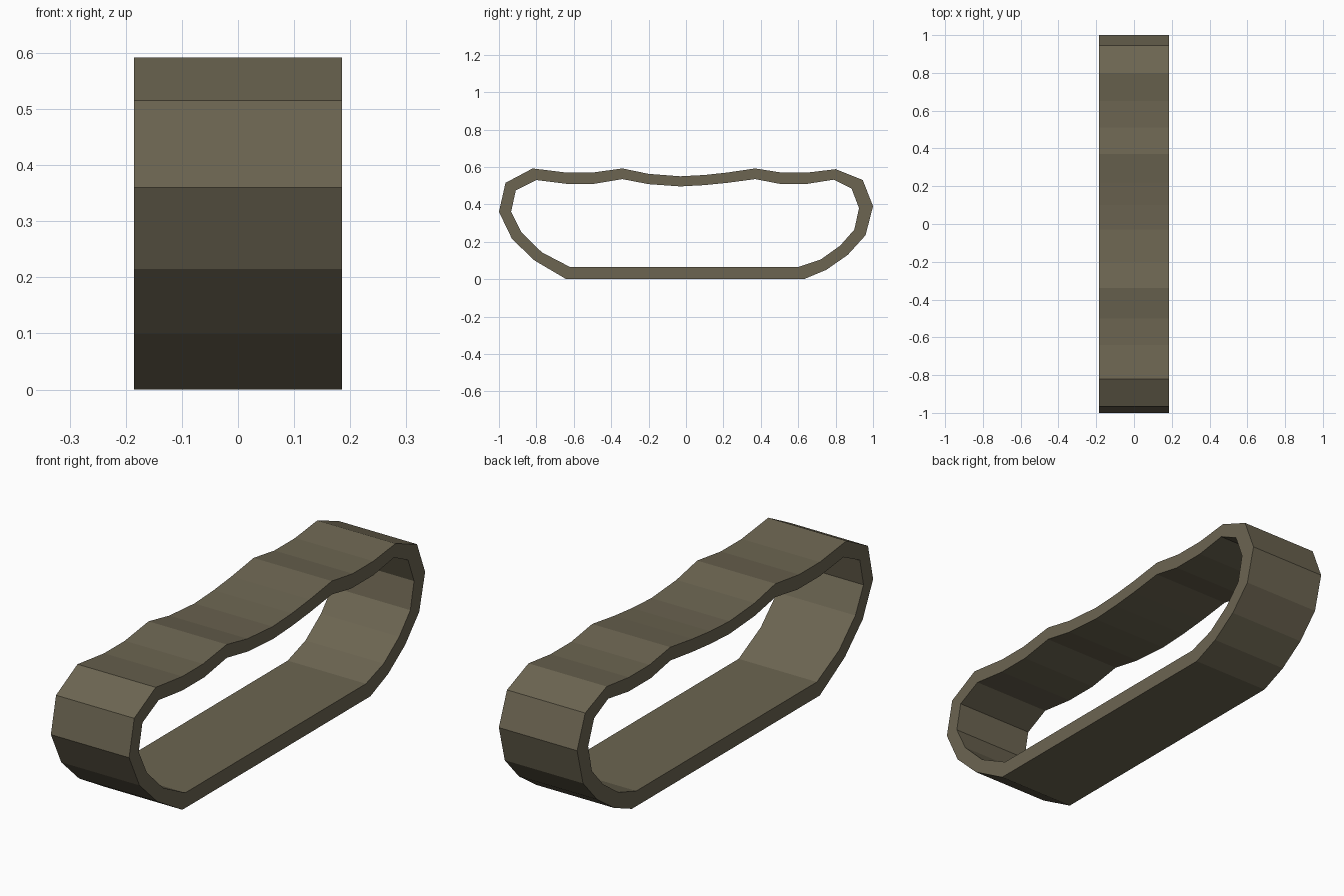
import bpy, bmesh

if "Cube" in bpy.data.objects:
    bpy.data.objects.remove(bpy.data.objects["Cube"])

HALF_WIDTH = 0.185

# Matching outer and inner outlines of the belt in the (y, z) plane
outer = [(-.64, 0), (-.81, .10), (-.93, .215), (-1, .36), (-.965, .515), (-.82, .592),
         (-.64, .57), (-.50, .57), (-.34, .592), (-.20, .563), (-.03, .55), (.10, .557),
         (.22, .57), (.37, .592), (.51, .57), (.65, .57), (.80, .588), (.945, .53),
         (1, .39), (.96, .235), (.865, .13), (.75, .05), (.63, 0)]
inner = [(-.62, .065), (-.77, .143), (-.88, .25), (-.935, .36), (-.91, .475), (-.80, .53),
         (-.64, .51), (-.49, .51), (-.34, .535), (-.20, .508), (-.03, .496), (.10, .503),
         (.22, .515), (.37, .535), (.50, .51), (.65, .51), (.79, .532), (.885, .485),
         (.925, .38), (.90, .265), (.825, .18), (.72, .105), (.60, .065)]

mat = bpy.data.materials.new("olive_brown")
mat.diffuse_color = (0.15, 0.13, 0.083, 1)
mat.use_nodes = True
mat.node_tree.nodes["Principled BSDF"].inputs["Base Color"].default_value = mat.diffuse_color

# Closed track belt: four rings of vertices bridged into a hollow band
bm = bmesh.new()


def ring(points, x):
    return [bm.verts.new((x, y, z)) for y, z in points]


rings = [ring(outer, -HALF_WIDTH), ring(outer, HALF_WIDTH),
         ring(inner, HALF_WIDTH), ring(inner, -HALF_WIDTH)]
n = len(outer)
for k in range(4):
    a, b = rings[k], rings[(k + 1) % 4]
    for i in range(n):
        j = (i + 1) % n
        bm.faces.new((a[i], a[j], b[j], b[i]))
bmesh.ops.recalc_face_normals(bm, faces=bm.faces)

mesh = bpy.data.meshes.new("track_belt")
bm.to_mesh(mesh)
bm.free()
mesh.materials.append(mat)
belt = bpy.data.objects.new("track_belt", mesh)
bpy.context.collection.objects.link(belt)
